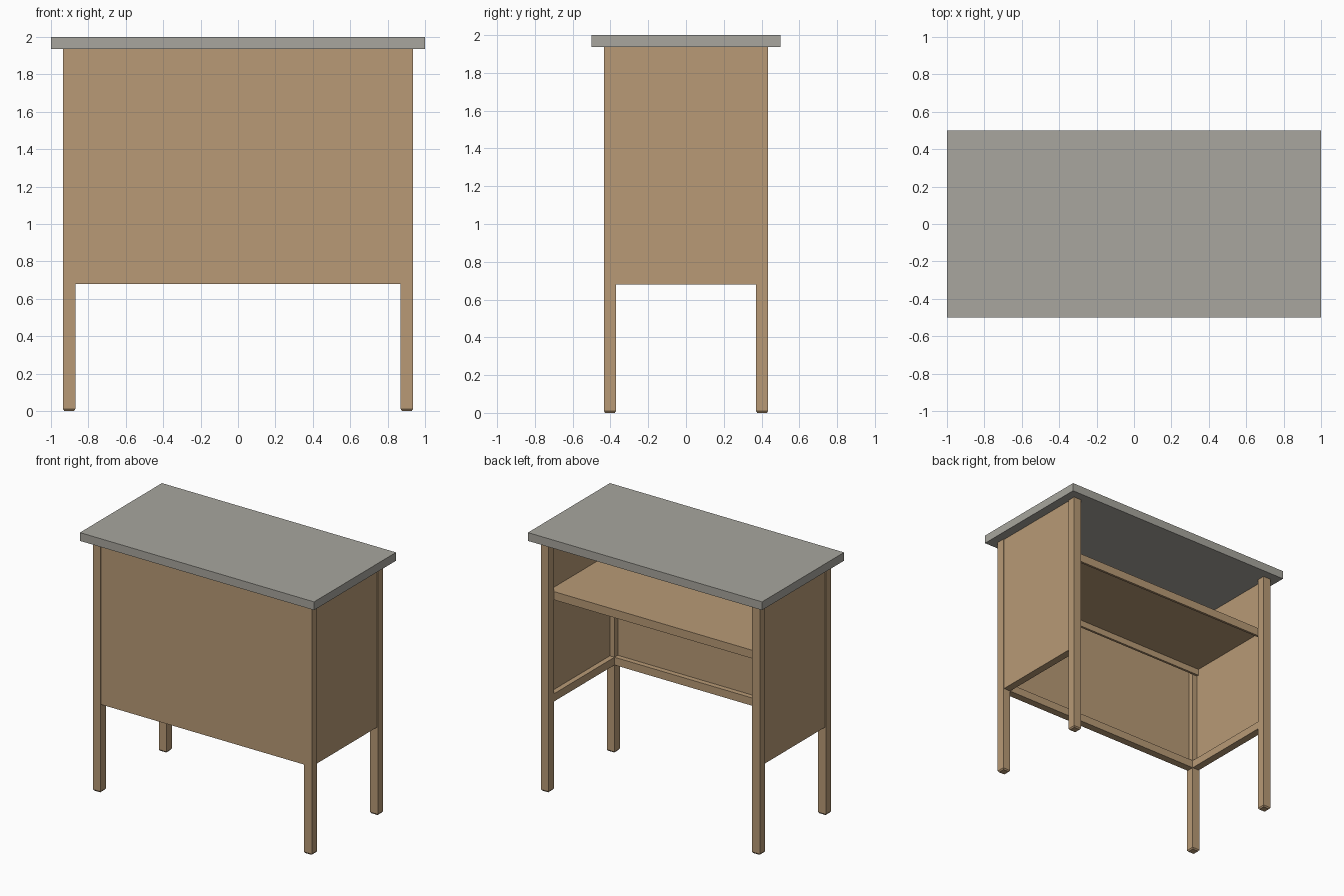
import bpy, bmesh
from mathutils import Vector

if "Cube" in bpy.data.objects:
    bpy.data.objects.remove(bpy.data.objects["Cube"])


def material(name, rgb):
    m = bpy.data.materials.new(name)
    m.diffuse_color = (*rgb, 1)
    m.use_nodes = True
    m.node_tree.nodes["Principled BSDF"].inputs["Base Color"].default_value = m.diffuse_color
    return m


wood = material("tan wood", (0.479, 0.323, 0.181))
grey = material("warm grey top", (0.392, 0.381, 0.342))


def box(name, x, y, z, mat, chamfer=0):
    """Box from (min, max) ranges; chamfer narrows the bottom end."""
    lo, hi = Vector((x[0], y[0], z[0])), Vector((x[1], y[1], z[1]))
    bm = bmesh.new()
    bmesh.ops.create_cube(bm, size=1)
    for v in bm.verts:
        v.co = [(lo[i] + hi[i]) / 2 + v.co[i] * (hi[i] - lo[i]) for i in range(3)]
    if chamfer:
        bm.faces.ensure_lookup_table()
        bottom = min(bm.faces, key=lambda f: f.calc_center_median().z)
        bmesh.ops.inset_region(bm, faces=[bottom], thickness=chamfer, depth=0)
        for v in bm.verts:
            on_rim = v not in bottom.verts
            if on_rim and v.co.z < lo.z + 0.001:
                v.co.z += chamfer
    bmesh.ops.recalc_face_normals(bm, faces=bm.faces)
    mesh = bpy.data.meshes.new(name)
    bm.to_mesh(mesh)
    bm.free()
    mesh.materials.append(mat)
    ob = bpy.data.objects.new(name, mesh)
    bpy.context.collection.objects.link(ob)
    return ob


def span(s, a, b):
    """Range a..b on the side given by sign s."""
    return tuple(sorted((s * a, s * b)))


TOP, LOW = 1.936, 0.68           # underside of the top, bottom of the panels
LX, LY, W = 0.87, 0.37, 0.065    # inner leg faces and leg width
sides = ((-1, "left"), (1, "right"))

# Table top
box("table_top", (-1, 1), (-0.5, 0.5), (TOP, 2), grey)

# Four square legs with chamfered feet
for sx, side in sides:
    for sy, end in ((-1, "front"), (1, "back")):
        box(f"{end}_{side}_leg", span(sx, LX, LX + W), span(sy, LY, LY + W),
            (0, TOP), wood, 0.01)

# Front panel with its bottom rail
box("front_panel", (-LX, LX), (-0.428, -0.41), (LOW, TOP), wood)
box("front_rail", (-LX, LX), (-0.41, -LY), (LOW, LOW + 0.06), wood)

# Side panels with their bottom rails
for sx, side in sides:
    box(f"{side}_panel", span(sx, 0.91, 0.928), (-LY, LY), (LOW, TOP), wood)
    box(f"{side}_rail", span(sx, LX, 0.91), (-LY, LY), (LOW, LOW + 0.06), wood)

# Shelf board with turned-down front and back lips
box("shelf", (-0.91, 0.91), (-LY, LY), (1.515, 1.53), wood)
for sy, end in ((-1, "front"), (1, "back")):
    box(f"shelf_{end}_lip", (-0.91, 0.91), span(sy, LY - 0.018, LY),
        (1.466, 1.515), wood)
